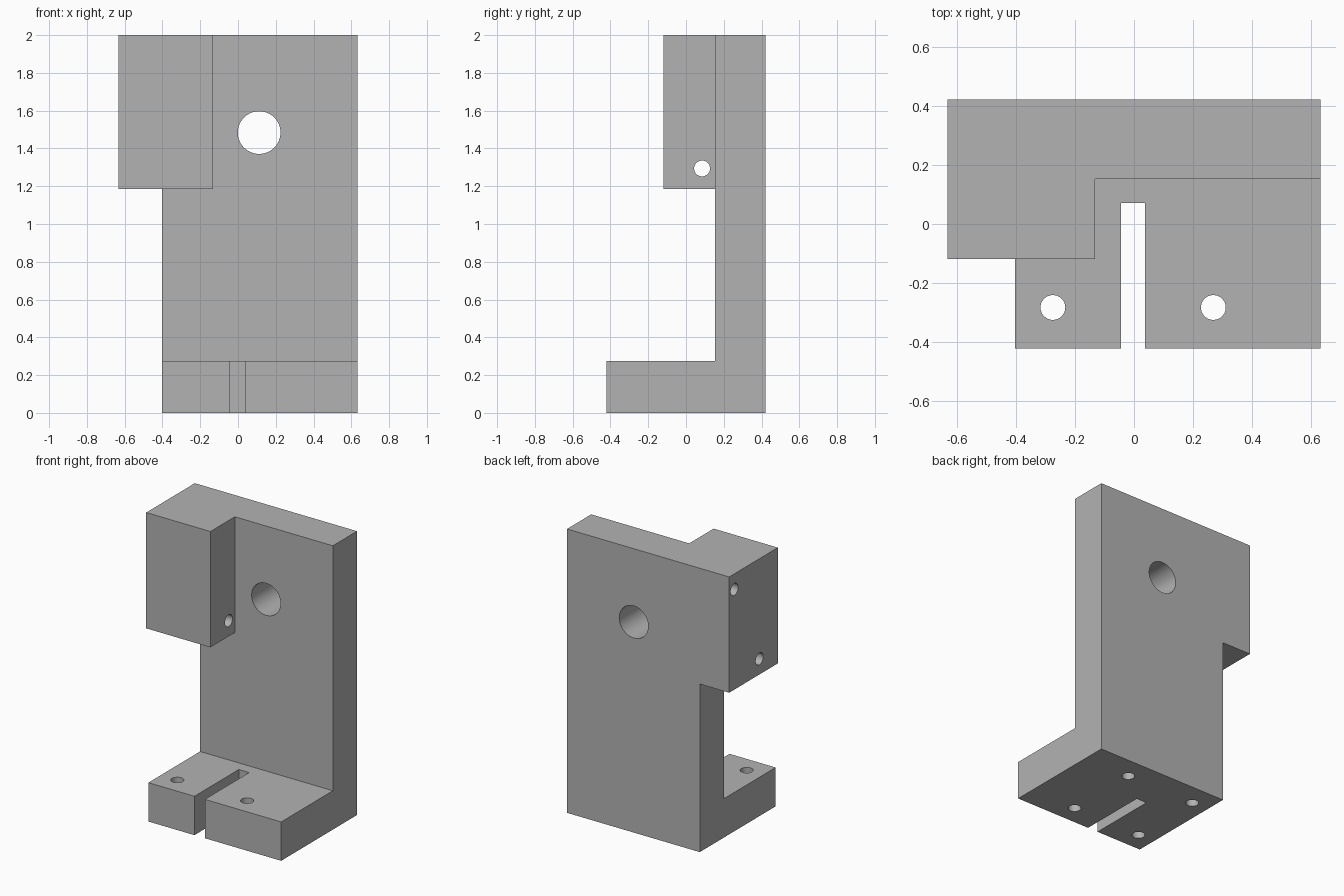
import bpy
from math import pi

cube = bpy.data.objects.get("Cube")
if cube:
    bpy.data.objects.remove(cube, do_unlink=True)

# Single flat grey
grey = bpy.data.materials.new("plain grey")
grey.use_nodes = True
colour = (0.45, 0.45, 0.45, 1)
grey.diffuse_color = colour
grey.node_tree.nodes["Principled BSDF"].inputs["Base Color"].default_value = colour

FAR = 3            # overshoot for open-sided cuts
BASE_TOP = 0.274
PLATE_FRONT = 0.153
BLOCK_BOTTOM = 1.184
BOLT = 0.042       # bolt hole radius


def box(name, x, y, z):
    """Box from (low, high) ranges on each axis."""
    bpy.ops.mesh.primitive_cube_add(size=1, location=[sum(r) / 2 for r in (x, y, z)])
    ob = bpy.context.object
    ob.name = name
    ob.scale = [r[1] - r[0] for r in (x, y, z)]
    bpy.ops.object.transform_apply(location=True, rotation=True, scale=True)
    return ob


def drill(name, radius, centre, axis, length):
    """Cylinder along x, y or z, centred on the given point."""
    turn = {"x": (0, pi / 2, 0), "y": (pi / 2, 0, 0), "z": (0, 0, 0)}[axis]
    bpy.ops.mesh.primitive_cylinder_add(vertices=64, radius=radius, depth=length,
                                        location=centre, rotation=turn)
    ob = bpy.context.object
    ob.name = name
    return ob


def cut(target, cutter):
    """Subtract the cutter, then discard it."""
    cutter.hide_render = True
    mod = target.modifiers.new(cutter.name, "BOOLEAN")
    mod.operation = "DIFFERENCE"
    mod.solver = "EXACT"
    mod.object = cutter
    bpy.context.view_layer.objects.active = target
    bpy.ops.object.modifier_apply(modifier=mod.name)
    bpy.data.objects.remove(cutter, do_unlink=True)


# Solid stock, milled down to the bracket
bracket = box("mounting_bracket", (-0.632, 0.632), (-0.422, 0.422), (0, 2))

# Open space before the plate, before the block, below the block, beside the foot
cut(bracket, box("plate_cut", (-0.132, FAR), (-FAR, PLATE_FRONT), (BASE_TOP, FAR)))
cut(bracket, box("block_front_cut", (-FAR, FAR), (-FAR, -0.119), (BASE_TOP, FAR)))
cut(bracket, box("under_block_cut", (-FAR, FAR), (-FAR, PLATE_FRONT), (BASE_TOP, BLOCK_BOTTOM)))
cut(bracket, box("side_cut", (-FAR, -0.403), (-FAR, FAR), (-FAR, BLOCK_BOTTOM)))

# Slot in the foot
cut(bracket, box("foot_slot", (-0.044, 0.037), (-FAR, 0.072), (-1, 1)))

# Large hole through the plate
cut(bracket, drill("plate_hole", 0.113, (0.112, 0.3, 1.484), "y", 1))

# Foot holes: front pair goes through, rear pair is blind from below
for x in (-0.275, 0.269):
    cut(bracket, drill("foot_hole", BOLT, (x, -0.283, 0), "z", 1))
    cut(bracket, drill("rear_foot_hole", BOLT, (x, 0.262, 0), "z", 0.8))

# Block holes: lower one goes through, upper one is blind
cut(bracket, drill("block_hole", BOLT, (-0.632, 0.085, 1.294), "x", 1.4))
cut(bracket, drill("blind_block_hole", BOLT, (-0.632, 0.364, 1.89), "x", 1))

# Finish: one colour, smooth bores and crisp edges
bracket.data.materials.clear()
bracket.data.materials.append(grey)
for face in bracket.data.polygons:
    face.material_index = 0
bpy.ops.object.select_all(action="DESELECT")
bracket.select_set(True)
bpy.context.view_layer.objects.active = bracket
bpy.ops.object.shade_smooth_by_angle(angle=pi / 6)
